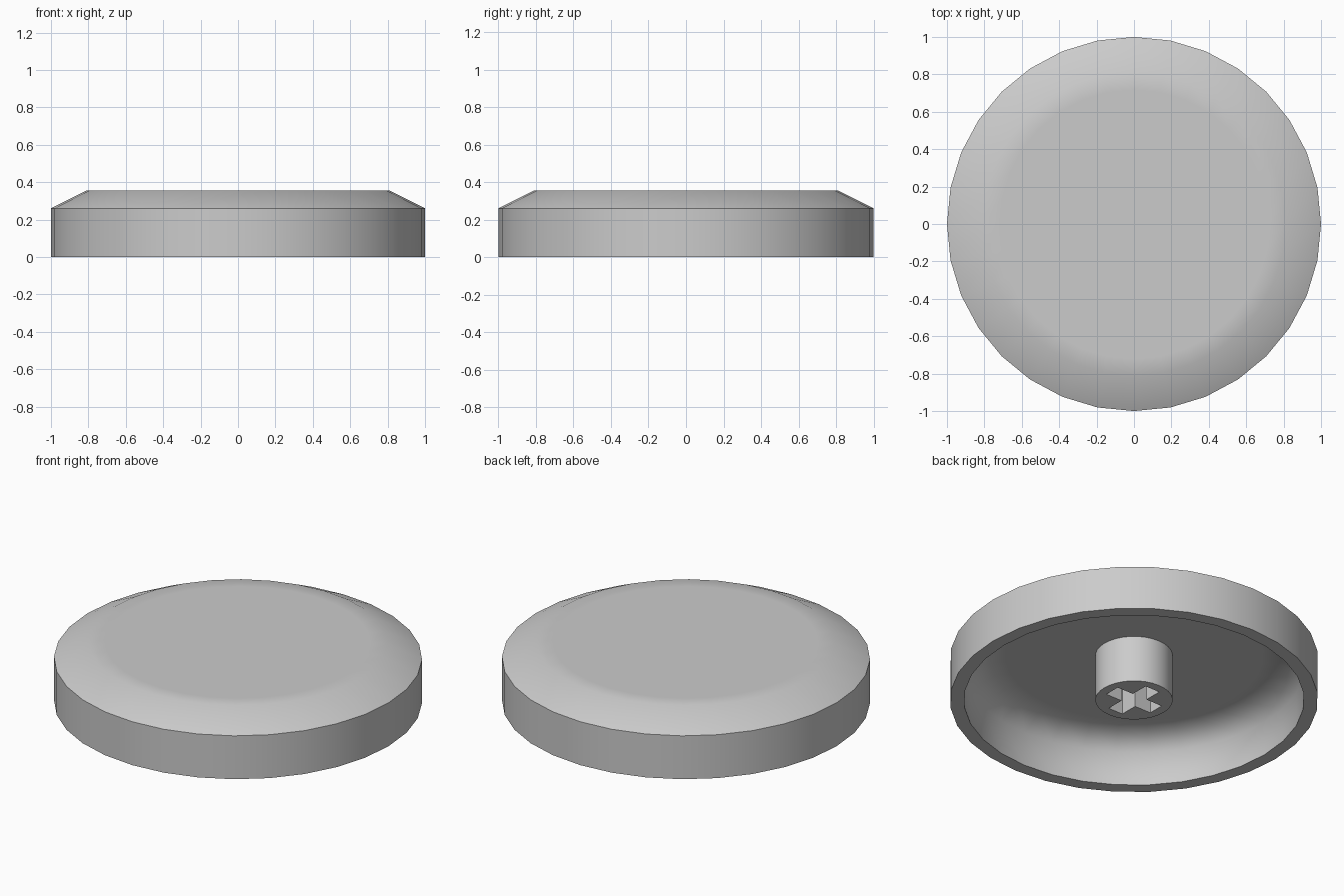
import bpy, bmesh
from math import cos, sin, pi, radians
from mathutils import Vector

SEGMENTS = 32
HEIGHT, SHOULDER, CEILING = 0.355, 0.26, 0.279
STEM_RADIUS = 0.21

cube = bpy.data.objects.get("Cube")
if cube:
    bpy.data.objects.remove(cube, do_unlink=True)

grey = bpy.data.materials.new("plain_grey")
grey.use_nodes = True
colour = (0.6, 0.6, 0.6, 1)
grey.diffuse_color = colour
grey.node_tree.nodes["Principled BSDF"].inputs["Base Color"].default_value = colour


def finish(bm, name):
    """Turn a bmesh into a named object with the shared material."""
    bmesh.ops.recalc_face_normals(bm, faces=bm.faces)
    mesh = bpy.data.meshes.new(name)
    bm.to_mesh(mesh)
    bm.free()
    mesh.materials.append(grey)
    obj = bpy.data.objects.new(name, mesh)
    bpy.context.collection.objects.link(obj)
    return obj


def add_loop(bm, points):
    """Closed loop of edges on the ground plane."""
    verts = [bm.verts.new((x, y, 0)) for x, y in points]
    return [bm.edges.new((a, b)) for a, b in zip(verts, verts[1:] + verts[:1])]


# Round cap: hollow shell with a bevelled top, turned from one profile
profile = [(0, HEIGHT), (0.72, HEIGHT), (0.81, HEIGHT), (1, SHOULDER), (1, 0),
           (0.924, 0), (0.924, 0.205), (0.79, CEILING), (0.7, CEILING), (0, CEILING)]
bm = bmesh.new()
verts = [bm.verts.new((r, 0, z)) for r, z in profile]
edges = [bm.edges.new(pair) for pair in zip(verts, verts[1:])]
bmesh.ops.spin(bm, geom=verts + edges, cent=(0, 0, 0), axis=(0, 0, 1),
               angle=2 * pi, steps=SEGMENTS)
bmesh.ops.remove_doubles(bm, verts=bm.verts, dist=0.0001)
for face in bm.faces:
    face.smooth = True
# Crisp rings at the shoulder and around the bottom rim
for edge in bm.edges:
    if any(all(abs(v.co.z - z) < 0.001 for v in edge.verts) for z in (0, SHOULDER)):
        edge.smooth = False
finish(bm, "round_cap")

# Stem: cylinder with a cross-shaped socket running up to the ceiling
arm, half = 0.156, 0.048
quarter = [(arm, -half), (arm, half), (half, half)]
cross = []
for turn in range(4):
    c, s = round(cos(turn * pi / 2)), round(sin(turn * pi / 2))
    cross += [(x * c - y * s, x * s + y * c) for x, y in quarter]
circle = [(STEM_RADIUS * cos(2 * pi * i / SEGMENTS), STEM_RADIUS * sin(2 * pi * i / SEGMENTS))
          for i in range(SEGMENTS)]
bm = bmesh.new()
loops = add_loop(bm, circle) + add_loop(bm, cross)
bmesh.ops.triangle_fill(bm, use_beauty=True, use_dissolve=False, edges=loops)
walls = bmesh.ops.extrude_edge_only(bm, edges=loops)
top = [g for g in walls["geom"] if isinstance(g, bmesh.types.BMVert)]
bmesh.ops.translate(bm, verts=top, vec=Vector((0, 0, CEILING)))
stem = finish(bm, "stem")
bpy.ops.object.select_all(action='DESELECT')
stem.select_set(True)
bpy.context.view_layer.objects.active = stem
bpy.ops.object.shade_smooth_by_angle(angle=radians(30))
